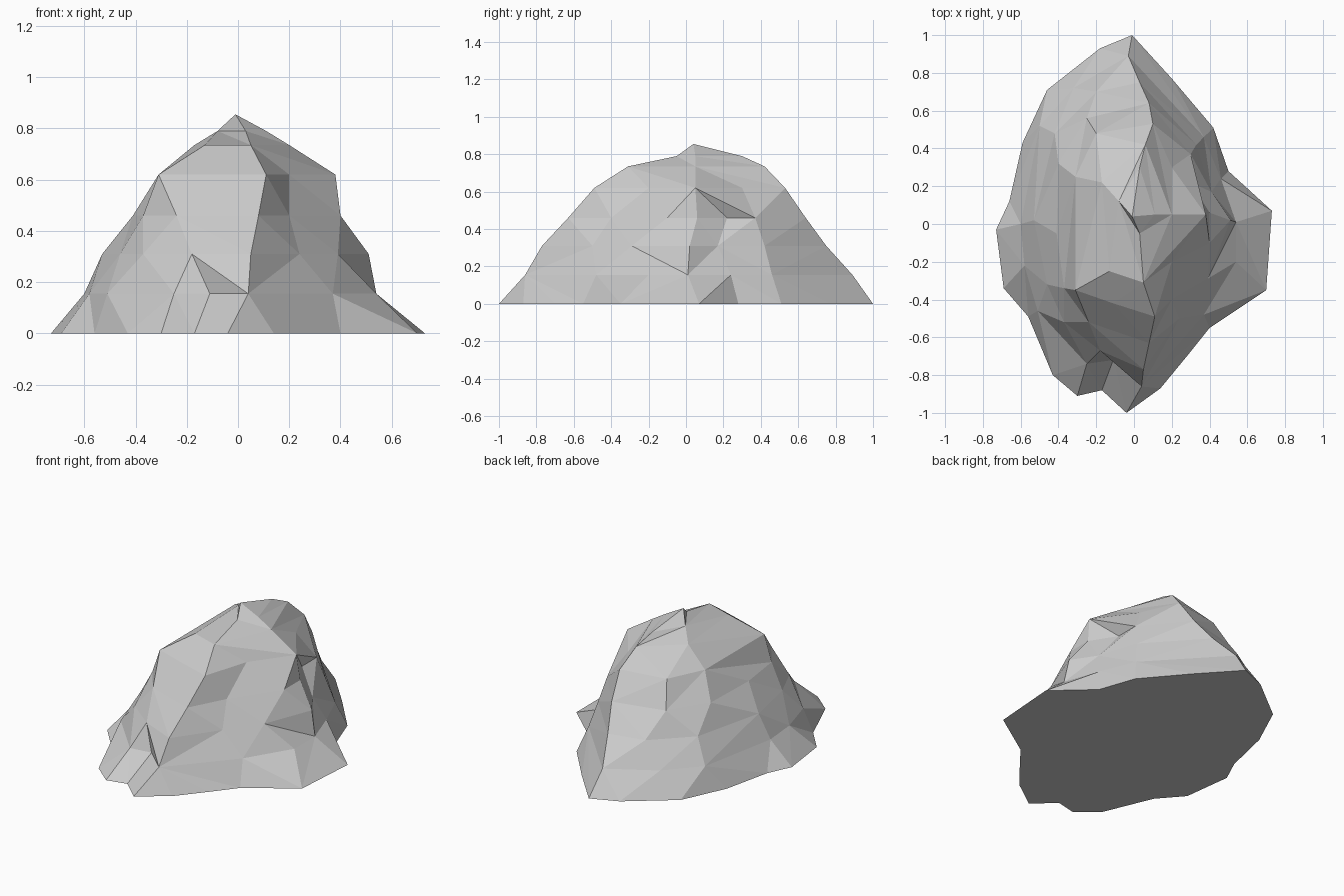
import bpy, bmesh
from math import atan2, tau

if "Cube" in bpy.data.objects:
    bpy.data.objects.remove(bpy.data.objects["Cube"])

bm = bmesh.new()


def ring(z, pts):
    """One contour of the rock, counter-clockwise from the +x side."""
    return [bm.verts.new((x, y, z)) for x, y in pts]


def angles(loop):
    """Ascending angles around the vertical axis, closed by one full turn."""
    out = []
    for v in loop:
        a = atan2(v.co.y, v.co.x)
        while out and a < out[-1] - 0.5:
            a += tau
        out.append(a)
    return out + [out[0] + tau]


def stitch(low, high):
    """Join two contours with triangles, walking both by angle."""
    a, b = angles(low), angles(high)
    n, m = len(low), len(high)
    i = j = 0
    while i < n or j < m:
        if j == m or (i < n and a[i + 1] <= b[j + 1]):
            bm.faces.new((low[i % n], low[(i + 1) % n], high[j % m]))
            i += 1
        else:
            bm.faces.new((low[i % n], high[(j + 1) % m], high[j % m]))
            j += 1


# Footprint on the ground
foot = ring(0, [(.73, .07), (.50, .28), (.42, .51), (.20, .77), (-.01, 1),
                (-.18, .93), (-.46, .71), (-.59, .43), (-.66, .12), (-.73, -.03),
                (-.69, -.34), (-.56, -.49), (-.43, -.80), (-.30, -.91),
                (-.17, -.88), (-.04, -1), (.14, -.87), (.28, -.70),
                (.40, -.55), (.70, -.35)])

# Lower flank
skirt = ring(.155, [(.54, .01), (.46, .24), (.37, .46), (-.03, .89), (-.32, .72),
                    (-.50, .52), (-.60, .0), (-.58, -.22), (-.51, -.46),
                    (-.25, -.74), (-.11, -.72), (.04, -.86), (.37, -.48),
                    (.54, -.20)])

# Bulging middle
belly = ring(.31, [(.51, .02), (.41, .17), (.33, .42), (.03, .75), (-.20, .70),
                   (-.42, .48), (-.53, .02), (-.46, -.32), (-.37, -.52),
                   (-.18, -.67), (.05, -.77), (.24, -.50), (.39, -.29)])

# Shoulder with the notch at the back right
shoulder = ring(.46, [(.40, .06), (.30, .22), (.30, .37), (.08, .64),
                      (-.25, .56), (-.40, .32), (-.41, -.05), (-.37, -.34),
                      (-.24, -.52), (.08, -.63), (.20, -.40), (.40, -.10)])

# Crown edge, with the front ridge and right overhang
crown = ring(.62, [(.38, .05), (.20, .30), (.10, .53), (-.20, .48), (-.31, .25),
                   (-.31, -.35), (-.11, -.42), (.11, -.49), (.20, -.20)])

# Cap and peak
cap = ring(.735, [(.20, .05), (.06, .42), (-.17, .22), (-.13, -.25), (.05, -.31)])
peak = ring(.79, [(.11, .05), (.03, .30), (-.08, .12), (.03, -.05)])
tip = bm.verts.new((-.01, .04, .855))

levels = [foot, skirt, belly, shoulder, crown, cap, peak]
for low, high in zip(levels, levels[1:]):
    stitch(low, high)
for k in range(len(peak)):
    bm.faces.new((peak[k], peak[(k + 1) % len(peak)], tip))

# Flat underside
bm.faces.new(foot[::-1])

bmesh.ops.recalc_face_normals(bm, faces=bm.faces)
mesh = bpy.data.meshes.new("rock")
bm.to_mesh(mesh)
bm.free()
bpy.context.collection.objects.link(bpy.data.objects.new("rock", mesh))
